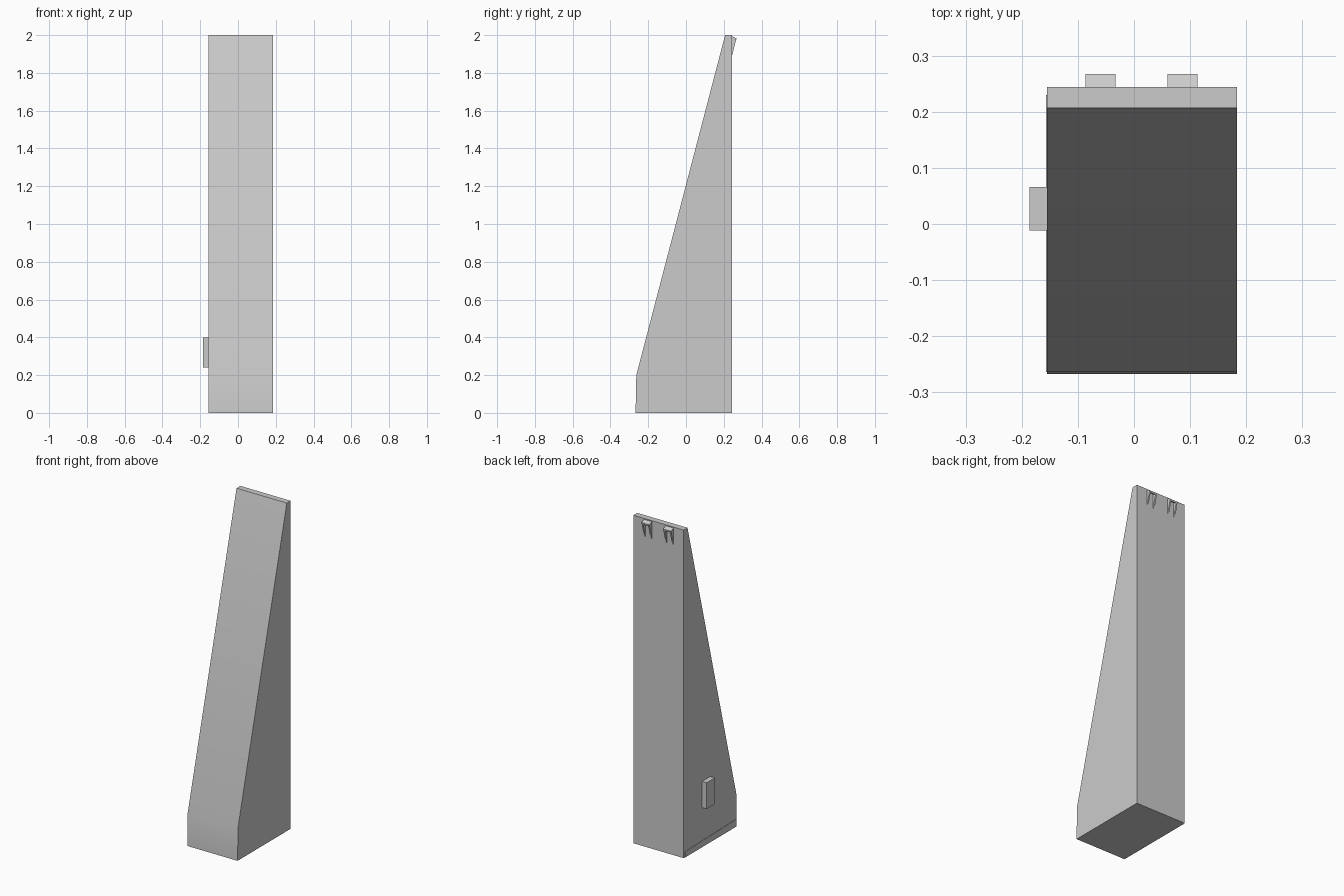
import bpy, bmesh, math

if "Cube" in bpy.data.objects:
    bpy.data.objects.remove(bpy.data.objects["Cube"])


def extrude_x(name, profile, x0, x1):
    """Closed solid from a (y, z) profile swept between x0 and x1."""
    bm = bmesh.new()
    face = bm.faces.new([bm.verts.new((x0, y, z)) for y, z in profile])
    res = bmesh.ops.extrude_face_region(bm, geom=[face], use_keep_orig=True)
    verts = [g for g in res["geom"] if isinstance(g, bmesh.types.BMVert)]
    bmesh.ops.translate(bm, vec=(x1 - x0, 0, 0), verts=verts)
    bmesh.ops.recalc_face_normals(bm, faces=bm.faces)
    mesh = bpy.data.meshes.new(name)
    bm.to_mesh(mesh)
    bm.free()
    ob = bpy.data.objects.new(name, mesh)
    bpy.context.collection.objects.link(ob)
    return ob


LEFT, RIGHT, BACK = -0.155, 0.184, 0.244

# Tapered housing, soft bend near the foot of the front panel
body = extrude_x("tapered_body", [(-0.267, 0), (BACK, 0), (BACK, 2.0),
                                  (0.207, 2.0), (-0.263, 0.2)], LEFT, RIGHT)
bpy.context.view_layer.objects.active = body
body.select_set(True)
bpy.ops.object.shade_smooth_by_angle(angle=math.radians(30))

# Switch block on the left side
extrude_x("side_switch", [(-0.012, 0.24), (0.066, 0.24), (0.066, 0.40),
                          (-0.012, 0.40)], LEFT - 0.031, LEFT + 0.002)

# Thin strip along the bottom of the left side
extrude_x("base_strip", [(-0.264, 0), (0.23, 0), (0.23, 0.035),
                         (-0.264, 0.045)], LEFT - 0.002, LEFT + 0.002)

# Two hanging brackets on the back: sloped top plate with two pointed fins
W, T = 0.053, 0.009
for i, x in enumerate((-0.086, 0.06)):
    extrude_x(f"bracket_top_{i}", [(BACK, 1.994), (0.267, 1.983),
                                   (0.265, 1.972), (BACK, 1.983)],
              x + T, x + W - T)
    for j, fx in enumerate((x, x + W - T)):
        extrude_x(f"bracket_fin_{i}_{j}", [(BACK, 1.994), (0.267, 1.983),
                                           (BACK, 1.89)], fx, fx + T)
